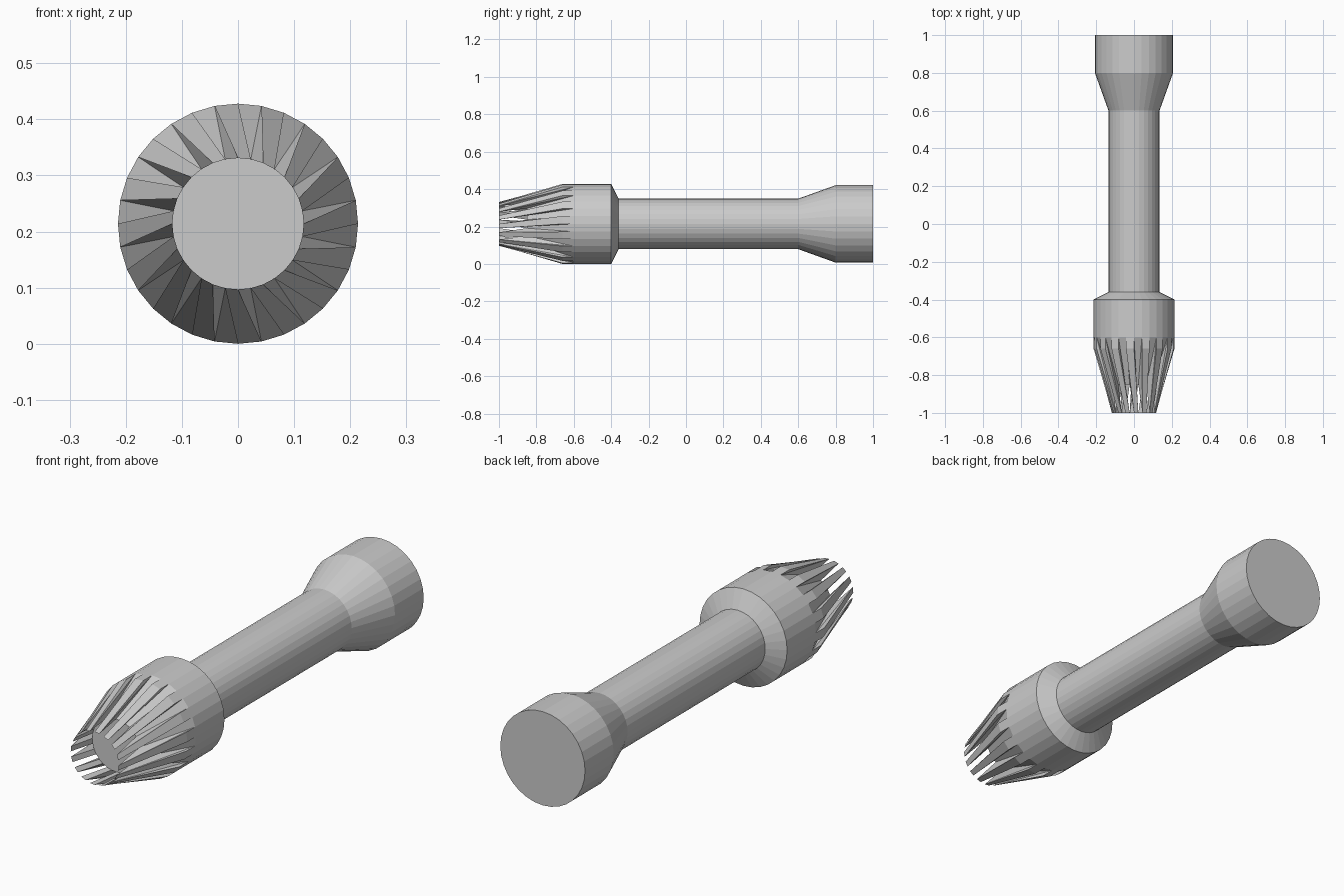
import bpy, bmesh
from math import sin, cos, pi

if "Cube" in bpy.data.objects:
    bpy.data.objects.remove(bpy.data.objects["Cube"])

SIDES = 32
STEP = 2 * pi / SIDES
CZ = 0.214            # height of the long axis


def ring_point(y, r, k):
    # k counts 11.25 degree steps from the top, clockwise seen from the front
    a = k * STEP
    return (r * sin(a), y, CZ + r * cos(a))


def finish(bm, name):
    bmesh.ops.recalc_face_normals(bm, faces=bm.faces)
    mesh = bpy.data.meshes.new(name)
    bm.to_mesh(mesh)
    bm.free()
    obj = bpy.data.objects.new(name, mesh)
    bpy.context.collection.objects.link(obj)
    return obj


def lathe(name, profile):
    bm = bmesh.new()
    rings = [[bm.verts.new(ring_point(y, r, k)) for k in range(SIDES)]
             for y, r in profile]
    for a, b in zip(rings, rings[1:]):
        for k in range(SIDES):
            n = (k + 1) % SIDES
            bm.faces.new((a[k], a[n], b[n], b[k]))
    bm.faces.new(rings[0])
    bm.faces.new(rings[-1])
    return finish(bm, name)


# Head, shaft and flared tail in one turned body; the front is a blunt tapered plug
lathe("turned_body", [
    (-0.85, 0.117), (-0.60, 0.214), (-0.40, 0.214), (-0.36, 0.135),
    (0.60, 0.135), (0.80, 0.207), (1.00, 0.207),
])

# Sixteen slanted teeth around the head, thinning to an edge at the tip
bm = bmesh.new()
tooth = [(-0.60, 0.214, 0), (-0.66, 0.214, 0), (-1.00, 0.117, 1), (-0.85, 0.117, 0)]
for k in range(-1, SIDES - 1, 2):
    left = [bm.verts.new(ring_point(y, r, k + s)) for y, r, s in tooth]
    right = [bm.verts.new(ring_point(y, r, k + 1 + s)) for y, r, s in tooth]
    for i in range(4):
        j = (i + 1) % 4
        bm.faces.new((left[i], left[j], right[j], right[i]))
    for side in (left, right):
        # split side walls so the twist stays crisp
        bm.faces.new((side[0], side[1], side[2]))
        bm.faces.new((side[0], side[2], side[3]))
finish(bm, "head_teeth")
